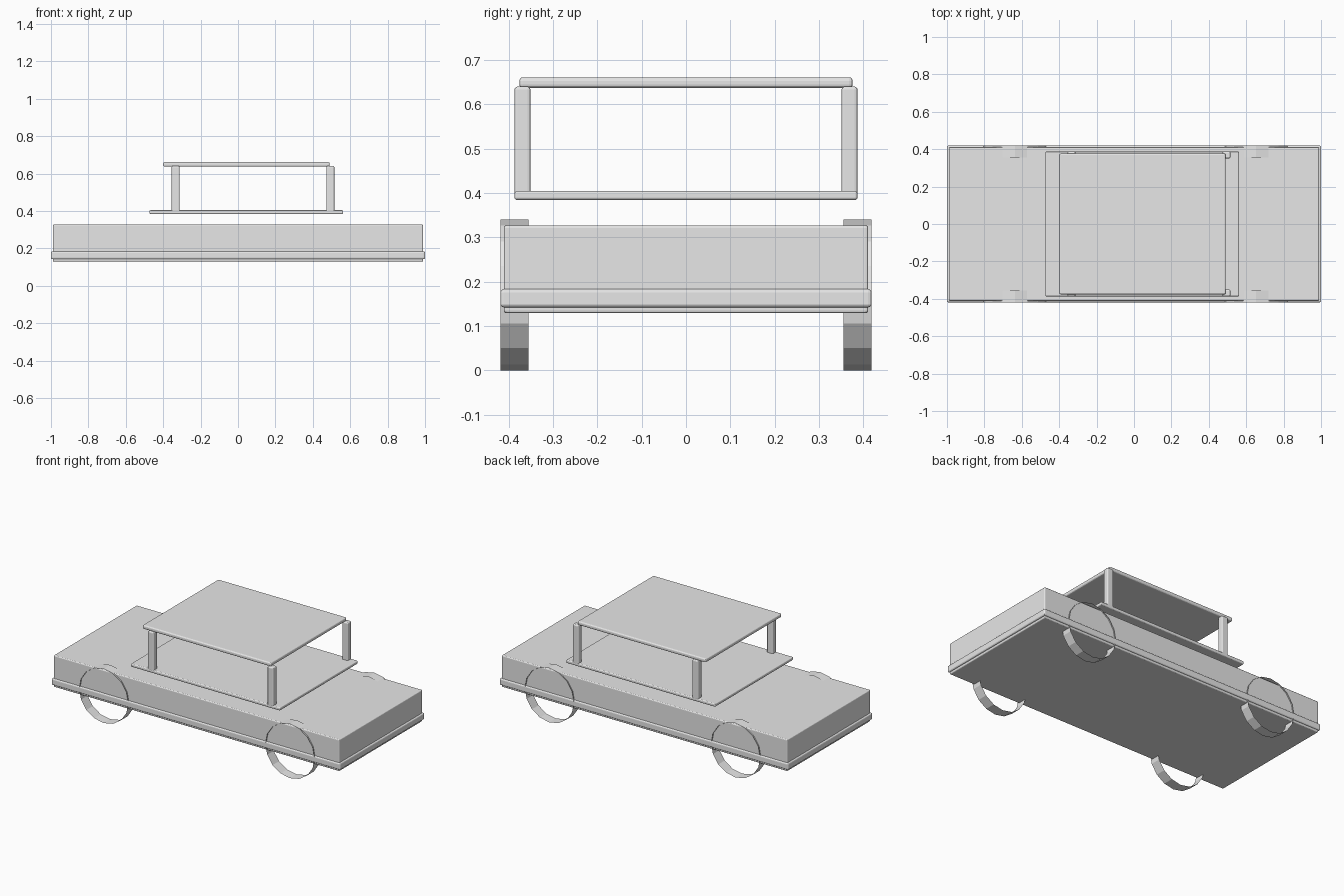
import bpy
from math import radians

old = bpy.data.objects.get("Cube")
if old:
    bpy.data.objects.remove(old, do_unlink=True)

# Single flat colour
grey = bpy.data.materials.new("light grey")
grey.use_nodes = True
colour = (0.8, 0.8, 0.8, 1)
grey.diffuse_color = colour
grey.node_tree.nodes["Principled BSDF"].inputs["Base Color"].default_value = colour


def box(name, x, y, z, bevel):
    """Rounded box spanning the given (min, max) ranges."""
    spans = (x, y, z)
    bpy.ops.mesh.primitive_cube_add(size=1, location=[(a + b) / 2 for a, b in spans])
    obj = bpy.context.object
    obj.name = name
    obj.scale = [b - a for a, b in spans]
    bpy.ops.object.transform_apply(location=False, rotation=False, scale=True)
    obj.data.materials.append(grey)
    mod = obj.modifiers.new("rounded edges", 'BEVEL')
    mod.width = bevel
    mod.segments = 3
    return obj


def wheel(name, x, y):
    """Open, faceted wheel band with its axle along y."""
    bpy.ops.mesh.primitive_cylinder_add(
        vertices=16, radius=0.17, depth=0.064, end_fill_type='NOTHING',
        location=(x, y, 0.17), rotation=(radians(90), 0, 0))
    obj = bpy.context.object
    obj.name = name
    obj.data.materials.append(grey)


# Lower body and the trim around it
box("body", (-0.99, 0.99), (-0.411, 0.411), (0.129, 0.327), 0.006)
box("body_trim", (-1, 1), (-0.419, 0.419), (0.142, 0.183), 0.008)

# Floating cabin: base plate and roof
box("cabin_base", (-0.473, 0.561), (-0.387, 0.387), (0.384, 0.404), 0.006)
box("roof", (-0.4, 0.49), (-0.376, 0.376), (0.637, 0.661), 0.008)

# Pillars and wheels on both sides
for depth, s in (("front", -1), ("back", 1)):
    y = sorted((s * 0.351, s * 0.387))
    for side, px, wx in (("right", -0.334, -0.637), ("left", 0.494, 0.653)):
        box(f"pillar_{depth}_{side}", (px - 0.021, px + 0.021), y, (0.395, 0.64), 0.007)
        wheel(f"wheel_{depth}_{side}", wx, s * 0.387)
